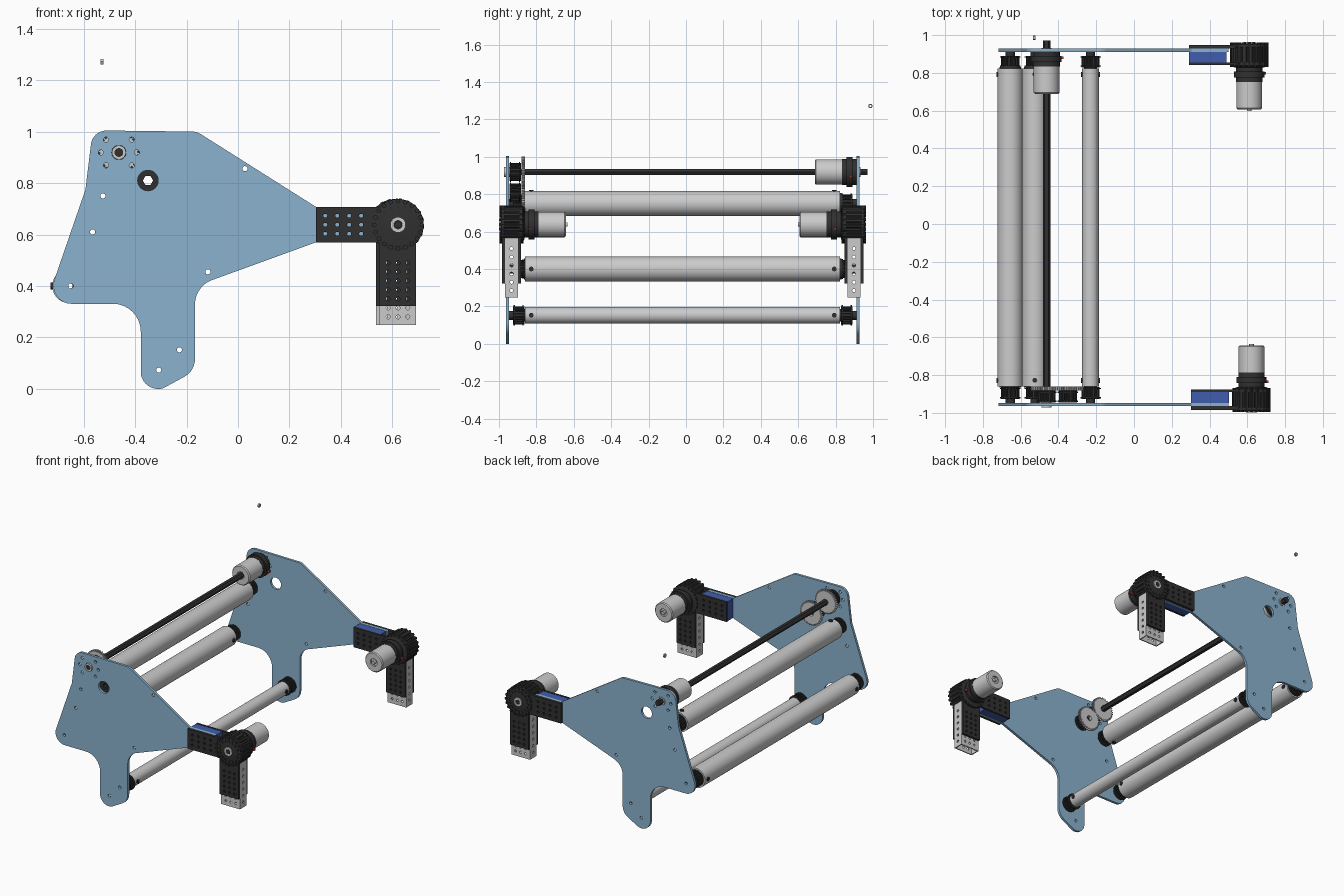
import bpy, bmesh
from math import pi, cos, sin, tan, radians
from mathutils import Vector, Matrix

if "Cube" in bpy.data.objects:
    bpy.data.objects.remove(bpy.data.objects["Cube"])

C = -0.0175  # y of the mirror plane between both side plates


def material(name, rgb):
    m = bpy.data.materials.new(name)
    m.diffuse_color = (*rgb, 1)
    m.use_nodes = True
    m.node_tree.nodes["Principled BSDF"].inputs["Base Color"].default_value = m.diffuse_color
    return m


PLATE = material("plate_blue", (0.26, 0.45, 0.62))
BLUE = material("deep_blue", (0.05, 0.11, 0.42))
BLACK = material("black", (0.03, 0.03, 0.03))
RED = material("red", (0.6, 0.05, 0.02))


def circle(x, z, r, n=14):
    return [(x + r * cos(2 * pi * i / n), z + r * sin(2 * pi * i / n)) for i in range(n)]


def rect(x0, z0, x1, z1):
    return [(x0, z0), (x1, z0), (x1, z1), (x0, z1)]


def toothed(x, z, r0, r1, n):
    pts = []
    for i in range(n):
        for f, r in ((0, r0), (0.4, r0), (0.55, r1), (0.85, r1)):
            a = 2 * pi * (i + f) / n
            pts.append((x + r * cos(a), z + r * sin(a)))
    return pts


def fillet(corners):
    out = []
    for i, (x, z, r) in enumerate(corners):
        p = Vector((x, z))
        if r == 0:
            out.append((x, z))
            continue
        a = (Vector(corners[i - 1][:2]) - p).normalized()
        b = (Vector(corners[(i + 1) % len(corners)][:2]) - p).normalized()
        half = a.angle(b) / 2
        centre = p + (a + b).normalized() * r / sin(half)
        t0 = p + a * r / tan(half) - centre
        t1 = p + b * r / tan(half) - centre
        for k in range(11):
            v = (t0 * (1 - k / 10) + t1 * (k / 10)).normalized() * r + centre
            out.append((v.x, v.y))
    return out


def prism(name, loops, lo, hi, mat=None, axis="y"):
    """Extrude an outline (plus hole loops) along an axis."""
    cu = bpy.data.curves.new(name, "CURVE")
    cu.dimensions, cu.fill_mode, cu.extrude = "2D", "BOTH", abs(hi - lo) / 2
    for pts in loops:
        sp = cu.splines.new("POLY")
        sp.points.add(len(pts) - 1)
        for p, (a, b) in zip(sp.points, pts):
            p.co = (a, b, 0, 1)
        sp.use_cyclic_u = True
    tmp = bpy.data.objects.new(name + "_curve", cu)
    bpy.context.collection.objects.link(tmp)
    me = bpy.data.meshes.new_from_object(tmp.evaluated_get(bpy.context.evaluated_depsgraph_get()))
    bpy.data.objects.remove(tmp)
    mid = (lo + hi) / 2
    rot = {"y": (pi / 2, 0, 0), "x": (pi / 2, 0, pi / 2), "z": (0, 0, 0)}[axis]
    loc = {"y": (0, mid, 0), "x": (mid, 0, 0), "z": (0, 0, mid)}[axis]
    ob = bpy.data.objects.new(name, me)
    ob.rotation_euler, ob.location = rot, loc
    bpy.context.collection.objects.link(ob)
    me.materials.clear()
    if mat:
        me.materials.append(mat)
    return ob


def lathe(name, x, z, profile, s, mat=None):
    """Turn a (radius, d) profile around a y axis line."""
    bm = bmesh.new()
    vs = [bm.verts.new((x + r, C + s * d, z)) for r, d in profile]
    es = [bm.edges.new((vs[i], vs[i + 1])) for i in range(len(vs) - 1)]
    if profile[0][0] > 0:
        es.append(bm.edges.new((vs[-1], vs[0])))
    bmesh.ops.spin(bm, geom=vs + es, cent=(x, 0, z), axis=(0, 1, 0), angle=2 * pi, steps=48)
    bmesh.ops.remove_doubles(bm, verts=bm.verts, dist=1e-5)
    bmesh.ops.recalc_face_normals(bm, faces=bm.faces)
    me = bpy.data.meshes.new(name)
    bm.to_mesh(me)
    if mat:
        me.materials.append(mat)
    bpy.context.collection.objects.link(bpy.data.objects.new(name, me))


def ring(name, x, z, r, bore, d0, d1, s, mat=None):
    lathe(name, x, z, [(bore, d0), (r, d0), (r, d1), (bore, d1)], s, mat)


def yprism(name, loops, d0, d1, s, mat=None):
    prism(name, loops, C + s * d0, C + s * d1, mat)


def motor(name, x, z, d, s):
    lathe(name + "_can", x, z, [(0, d + .012), (.026, d + .012), (.026, d), (.062, d), (.068, d + .006),
                                (.068, d + .15), (0, d + .15)], s)
    lathe(name + "_gearbox", x, z, [(0, d + .145), (.07, d + .145), (.07, d + .168), (.08, d + .168),
                                    (.08, d + .2), (.07, d + .2), (.07, d + .222), (0, d + .222)], s, BLACK)
    yprism(name + "_terminal", [rect(x + .06, z - .03, x + .09, z - .015)], d + .185, d + .198, s, RED)
    yprism(name + "_boss", [circle(x, z, .012)], d - .008, d + .014, s)


def pulley(name, x, z, d, s, bore):
    hole = circle(x, z, bore, 6 if bore > .015 else 14)
    yprism(name + "_teeth", [toothed(x, z, .041, .048, 18), hole], d, d + .062, s, BLACK)
    for k in (.004, .052):
        yprism(name + "_flange", [circle(x, z, .054, 36), hole], d + k, d + k + .007, s, BLACK)


# Side plates
outline = fillet([(-.565, 1.005, .06), (-.593, .775, .05), (-.746, .331, .07), (-.378, .331, .108),
                  (-.378, 0, .067), (-.295, 0, .05), (-.167, .07, .08), (-.167, .399, .1),
                  (.304, .57, 0), (.5, .57, 0), (.5, .707, 0), (.304, .707, 0), (-.16, 1.0, .06)])
small = [(-.525, .75), (-.565, .61), (-.65, .4), (-.117, .455), (-.228, .152), (-.308, .073), (.027, .856)]
SX, SZ = -.463, .919
small += [(SX + a, SZ + b) for a, b in ((.05, .05), (-.05, .05), (.05, -.05), (-.05, -.05), (.07, 0), (-.07, 0))]
holes = [circle(x, z, .01) for x, z in small] + [circle(-.35, .81, .04, 32), circle(SX, SZ, .028, 32)]

for side, s, dx in (("front", -1, 0), ("back", 1, -.012)):
    yprism(side + "_side_plate", [outline] + holes, .929, .946, s, PLATE)

    # Horizontal arm: blue core between perforated black straps
    hx, hz = .622 + dx, .638
    x0 = .303 + dx
    yprism(side + "_arm_core", [rect(x0, .572, x0 + .2, .705)], .872, .929, s, BLUE)
    grid = [circle(x0 + .036 + .0465 * i, hz + .035 * j, .008, 10) for i in range(4) for j in (-1, 0, 1)]
    for tag, a, b in (("outer", .946, .966), ("inner", .858, .872)):
        yprism(f"{side}_arm_strap_{tag}", [rect(x0, .57, hx, .707)] + grid, a, b, s, BLACK)

    # Lower leg: hollow perforated tube with black straps
    xs = [hx - .038, hx, hx + .038]
    tube_holes = [circle(x, .28 + .035 * j, .008, 10) for x in xs for j in range(7)]
    strap_holes = [circle(x, .35 + .035 * j, .008, 10) for x in xs for j in range(5)]
    for a, b in ((.88, .887), (.943, .95)):
        yprism(side + "_leg_tube_face", [rect(hx - .073, .248, hx + .07, .57)] + tube_holes, a, b, s)
    yc = C + s * .915
    side_holes = [circle(yc, .285 + .045 * j, .009, 10) for j in range(6)]
    for a in (hx - .073, hx + .063):
        prism(side + "_leg_tube_side", [rect(yc - .035, .248, yc + .035, .57)] + side_holes, a, a + .007, None, "x")
    for tag, a, b in (("outer", .95, .966), ("inner", .865, .88)):
        yprism(f"{side}_leg_strap_{tag}", [rect(hx - .073, .322, hx + .07, .62)] + strap_holes, a, b, s, BLACK)

    # Pivot hub with bolt ring
    yprism(side + "_hub_teeth", [toothed(hx, hz, .095, .102, 20)], .872, .955, s, BLACK)
    lathe(side + "_hub_body", hx, hz, [(0, .845), (.075, .845), (.098, .856), (.098, .872), (.09, .885), (.09, .945),
                                       (.1, .955), (.1, .968), (.08, .974), (0, .974)], s, BLACK)
    for n, r in ((16, .07), (20, .092)):
        for i in range(n):
            a = 2 * pi * i / n
            yprism(side + "_hub_bolt", [circle(hx + r * cos(a), hz + r * sin(a), .009, 8)], .85, .979, s, BLACK)
    ring(side + "_hub_bearing", hx, hz, .03, .016, .96, .981, s)
    yprism(side + "_hub_axle", [circle(hx, hz, .015, 6)], .84, .98, s, BLACK)
    motor(side + "_arm_motor", hx, hz, .625, s)

# Rollers with end pulleys, spacers and set screws
for name, x, z, r, screw in (("lower_roller", -.655, .4, .067, "x"), ("upper_roller", -.525, .75, .067, "z"),
                             ("bottom_roller", -.23, .153, .044, "x")):
    ring(name, x, z, r, r - .012, -.842, .842, 1)
    for s in (-1, 1):
        ring(name + "_end_cap", x, z, r - .01, .012, .82, .848, s, BLACK)
        pulley(name + "_pulley", x, z, .846, s, .013)
        ring(name + "_spacer", x, z, .024, .013, .905, .93, s, BLACK)
        y = C + s * .81
        for k in (-1, 1):
            c, pts = (x, circle(y, z, .013)) if screw == "x" else (z, circle(x, y, .013))
            prism(name + "_screw", [pts], c + k * (r - .012), c + k * (r + .006), BLACK, screw)

# Drive shaft, its motor and the gear pair at the front
yprism("drive_shaft", [circle(SX, SZ, .02, 6)], -.95, .988, 1, BLACK)
motor("drive_motor", SX, SZ, .707, 1)
ring("back_shaft_bearing", SX, SZ, .027, .017, .92, .95, 1)
ring("front_shaft_bearing", SX, SZ, .027, .017, .92, .955, -1)
for name, x, z, turn in (("drive_gear", SX, SZ, 0), ("idler_gear", -.35, .81, 0)):
    yprism(name, [toothed(x, z, .073, .083, 36), circle(x, z, .02, 6)], .843, .863, -1)
    pulley(name + "_pulley", x, z, .865, -1, .02)

# Loose nut floating above the back
prism("loose_nut", [circle(.986, 1.272, .013, 6), circle(.986, 1.272, .006, 12)], -.534, -.522, None, "x")

bpy.ops.object.select_all(action="SELECT")
bpy.context.view_layer.objects.active = bpy.context.selected_objects[0]
bpy.ops.object.shade_smooth_by_angle(angle=radians(30))
